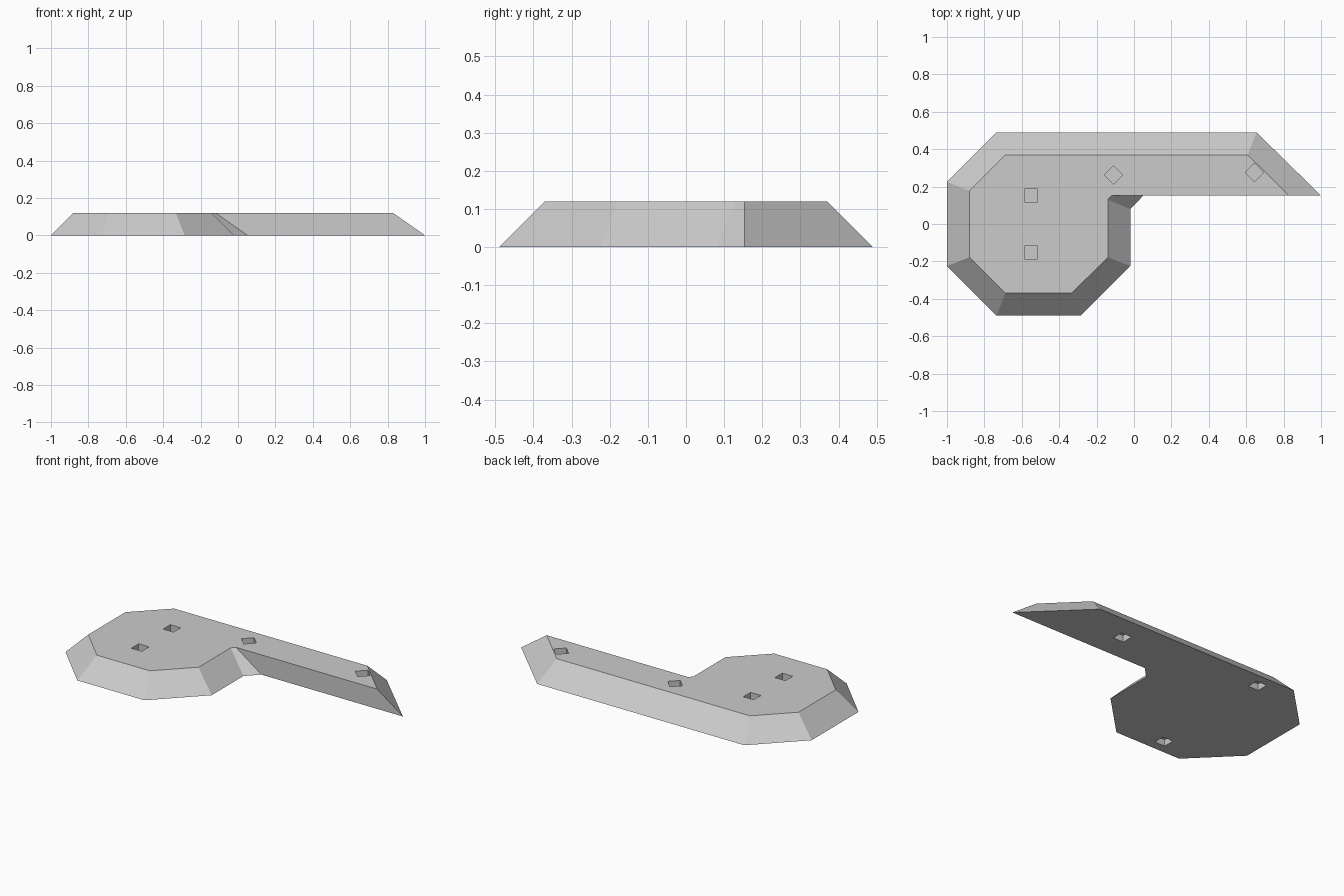
import bpy
import bmesh
from math import radians
from mathutils import Matrix

cube = bpy.data.objects.get("Cube")
if cube:
    bpy.data.objects.remove(cube)

HEIGHT = 0.12
HOLE = 0.07
DEPTH = 0.04

grey = bpy.data.materials.new("plain grey")
grey.use_nodes = True
colour = (0.6, 0.6, 0.6, 1)
grey.diffuse_color = colour
grey.node_tree.nodes["Principled BSDF"].inputs["Base Color"].default_value = colour


def make_object(name, bm):
    bmesh.ops.recalc_face_normals(bm, faces=bm.faces)
    mesh = bpy.data.meshes.new(name)
    bm.to_mesh(mesh)
    bm.free()
    mesh.materials.append(grey)
    obj = bpy.data.objects.new(name, mesh)
    bpy.context.collection.objects.link(obj)
    return obj


# Sloped slab: octagonal head with a straight arm, lofted between two outlines
base = [(-1, .225), (-.735, .49), (.655, .49), (1, .152), (.05, .152),
        (-.02, .08), (-.02, -.225), (-.285, -.49), (-.735, -.49), (-1, -.225)]
top = [(-.88, .178), (-.688, .37), (.608, .37), (.828, .152), (-.12, .152),
       (-.14, .13), (-.14, -.178), (-.333, -.37), (-.688, -.37), (-.88, -.178)]
bm = bmesh.new()
low = [bm.verts.new((x, y, 0)) for x, y in base]
high = [bm.verts.new((x, y, HEIGHT)) for x, y in top]
bm.faces.new(low)
bm.faces.new(high)
for i in range(len(low)):
    j = (i + 1) % len(low)
    bm.faces.new((low[i], low[j], high[j], high[i]))
slab = make_object("sloped_slab", bm)

# Square sockets: four sunk into the top, three into the underside
sockets = [(-.55, .152, HEIGHT, 0), (-.55, -.152, HEIGHT, 0),
           (-.11, .262, HEIGHT, 45), (.645, .275, HEIGHT, 45),
           (-.55, .4, 0, 0), (-.55, -.4, 0, 0), (.36, .33, 0, 0)]
bm = bmesh.new()
for x, y, z, angle in sockets:
    matrix = (Matrix.Translation((x, y, z)) @ Matrix.Rotation(radians(angle), 4, "Z")
              @ Matrix.Diagonal((HOLE, HOLE, 2 * DEPTH, 1)))
    bmesh.ops.create_cube(bm, size=1, matrix=matrix)
cutter = make_object("socket_cutter", bm)
cutter.hide_render = True
cutter.hide_viewport = True

cut = slab.modifiers.new("sockets", "BOOLEAN")
cut.operation = "DIFFERENCE"
cut.solver = "EXACT"
cut.object = cutter
